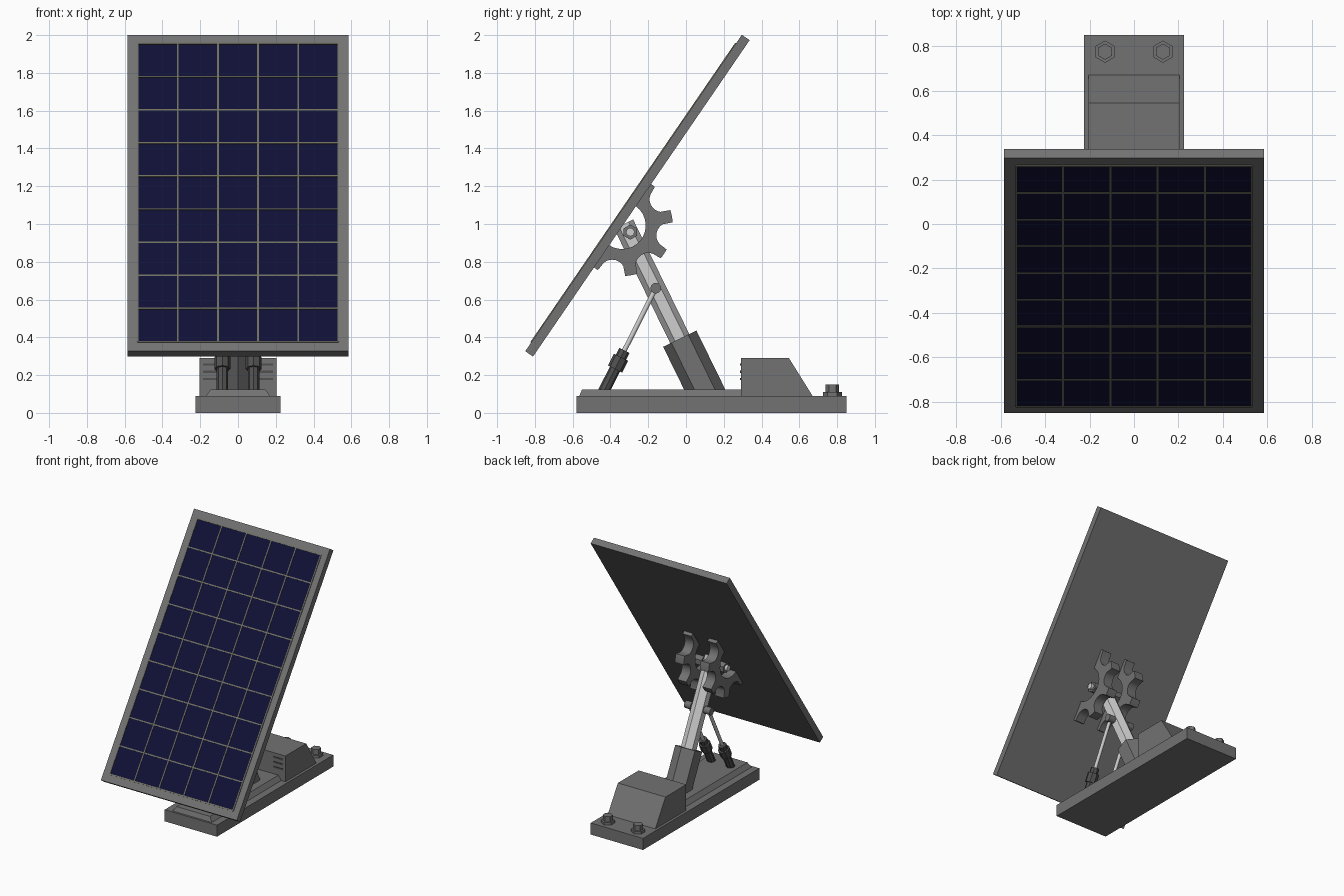
import bpy, bmesh, math
from mathutils import Matrix, Vector

cube = bpy.data.objects.get("Cube")
if cube:
    bpy.data.objects.remove(cube, do_unlink=True)


def material(name, r, g, b):
    m = bpy.data.materials.new(name)
    m.use_nodes = True
    m.diffuse_color = (r, g, b, 1)
    m.node_tree.nodes["Principled BSDF"].inputs["Base Color"].default_value = (r, g, b, 1)
    return m


GREY = material("painted grey", 0.17, 0.17, 0.17)
DARK = material("dark grey", 0.08, 0.08, 0.08)
STEEL = material("light steel", 0.62, 0.62, 0.62)
NAVY = material("cell navy", 0.005, 0.005, 0.036)
TAN = material("grid line grey", 0.16, 0.16, 0.12)


def finish(name, bm, mat, matrix=None):
    if matrix:
        bm.transform(matrix)
    bmesh.ops.recalc_face_normals(bm, faces=bm.faces)
    mesh = bpy.data.meshes.new(name)
    bm.to_mesh(mesh)
    bm.free()
    mesh.materials.append(mat)
    ob = bpy.data.objects.new(name, mesh)
    bpy.context.scene.collection.objects.link(ob)
    return ob


def add_box(bm, size, loc):
    m = Matrix.Translation(loc) @ Matrix.Diagonal((*size, 1))
    bmesh.ops.create_cube(bm, size=1, matrix=m)


def box(name, size, loc, mat, matrix=None):
    bm = bmesh.new()
    add_box(bm, size, loc)
    return finish(name, bm, mat, matrix)


def extrude_profile(name, pts, x0, x1, mat, matrix=None):
    """Extrude a (y, z) outline from x0 to x1."""
    bm = bmesh.new()
    face = bm.faces.new([bm.verts.new((x0, y, z)) for y, z in pts])
    new = bmesh.ops.extrude_face_region(bm, geom=[face])["geom"]
    bmesh.ops.translate(bm, vec=(x1 - x0, 0, 0),
                        verts=[v for v in new if isinstance(v, bmesh.types.BMVert)])
    return finish(name, bm, mat, matrix)


def rod(name, start, end, radius, sides, mat):
    """Prism between two points."""
    start, end = Vector(start), Vector(end)
    d = end - start
    m = Matrix.Translation((start + end) / 2) @ d.to_track_quat('Z', 'Y').to_matrix().to_4x4()
    bm = bmesh.new()
    bmesh.ops.create_cone(bm, cap_ends=True, segments=sides, radius1=radius,
                          radius2=radius, depth=d.length, matrix=m)
    return finish(name, bm, mat)


# Base slab, tapered deck and rear housing
box("base_slab", (0.45, 1.43, 0.09), (0, 0.135, 0.045), GREY)
bm = bmesh.new()
add_box(bm, (0.34, 0.9, 0.036), (0, -0.115, 0.107))
for v in bm.verts:
    if v.co.z > 0.11:
        v.co.x *= 0.85
        if v.co.y < 0:
            v.co.y += 0.015
finish("deck_plate", bm, GREY)
extrude_profile("rear_housing", [(0.29, 0.09), (0.67, 0.09), (0.545, 0.29), (0.29, 0.29)],
                -0.205, 0.205, GREY)

# Vent slots on the housing front
for side, label in ((-1, "right"), (1, "left")):
    for i in range(3):
        box(f"vent_{label}_{i + 1}", (0.08, 0.006, 0.012),
            (side * 0.145, 0.289, 0.18 + i * 0.038), DARK)

# Anchor bolts
for side, label in ((-1, "right"), (1, "left")):
    x, y = side * 0.13, 0.775
    rod(f"bolt_flange_{label}", (x, y, 0.085), (x, y, 0.11), 0.05, 6, GREY)
    rod(f"bolt_head_{label}", (x, y, 0.1), (x, y, 0.15), 0.036, 6, GREY)

# Leaning mast: hexagonal sleeve and inner post
top = Vector((0, -0.033, 0.393))
lean = Vector((0, -0.44, 0.898)).normalized()
rod("mast_sleeve", top - lean * 0.35, top, 0.098, 6, GREY)
rod("mast_post", top - lean * 0.05, top + lean * 0.675, 0.056, 6, STEEL)

# Hinge pin with hexagonal heads
hinge = Vector((0, -0.295, 0.957))
across = Vector((1, 0, 0))
rod("hinge_pin", hinge - across * 0.16, hinge + across * 0.16, 0.022, 16, STEEL)
for side, label in ((-1, "right"), (1, "left")):
    rod(f"hinge_nut_{label}", hinge + across * side * 0.05,
        hinge + across * side * 0.14, 0.04, 6, GREY)

# Support pistons and their cross pin
foot, eye = Vector((0, -0.43, 0.125)), Vector((0, -0.16, 0.66))
axis = (eye - foot).normalized()
for side, label in ((-1, "right"), (1, "left")):
    p = foot + across * side * 0.083
    rod(f"piston_cylinder_{label}", p - axis * 0.03, p + axis * 0.2, 0.03, 8, DARK)
    rod(f"piston_collar_{label}", p + axis * 0.12, p + axis * 0.19, 0.042, 8, DARK)
    rod(f"piston_cap_{label}", p + axis * 0.19, p + axis * 0.23, 0.03, 8, DARK)
    rod(f"piston_rod_{label}", p + axis * 0.18, eye + across * side * 0.083, 0.013, 10, STEEL)
    rod(f"piston_eye_{label}", eye + across * side * 0.055, eye + across * side * 0.11,
        0.028, 16, GREY)
rod("piston_cross_pin", eye - across * 0.1, eye + across * 0.1, 0.016, 12, GREY)

# Tilted panel: local z runs up the panel, local -y is its face
TILT = Matrix.Translation((0, -0.257, 1.15)) @ Matrix.Rotation(math.radians(-34.4), 4, 'X')
box("panel_frame", (1.17, 0.05, 2.03), (0, 0, 0), GREY, TILT)
COLS, ROWS, PITCH = 5, 9, 0.2125
W, H = COLS * PITCH, ROWS * PITCH
box("panel_cells", (W, 0.004, H), (0, -0.0255, 0), NAVY, TILT)
bm = bmesh.new()
for i in range(COLS + 1):
    add_box(bm, (0.009, 0.008, H), (-W / 2 + i * PITCH, -0.026, 0))
for j in range(ROWS + 1):
    add_box(bm, (W, 0.008, 0.009), (0, -0.026, -H / 2 + j * PITCH))
finish("panel_grid_lines", bm, TAN, TILT)

# Half gears behind the panel, with four round notches each
OUTER, INNER, NOTCH, NOTCH_AT = 0.268, 0.125, 0.068, 0.255
outline = []
for a in range(0, 181, 2):
    phi = math.radians((a % 45) - 22.5)
    r, off = OUTER, NOTCH_AT * math.sin(phi)
    if abs(off) < NOTCH:
        r = min(r, NOTCH_AT * math.cos(phi) - math.sqrt(NOTCH ** 2 - off ** 2))
    outline.append((r, math.radians(a)))
outline += [(INNER, math.radians(a)) for a in range(180, -1, -12)]
pts = [(0.022 + r * math.sin(t), -0.176 + r * math.cos(t)) for r, t in outline]
for side, label in ((-1, "right"), (1, "left")):
    extrude_profile(f"half_gear_{label}", pts, side * 0.07, side * 0.145, GREY, TILT)

# Smooth the round parts and keep sharp edges
bpy.ops.object.select_all(action='DESELECT')
for ob in bpy.context.scene.objects:
    if ob.type == 'MESH' and ob.name.startswith(("hinge_pin", "piston_rod", "piston_eye",
                                                 "piston_cross", "half_gear")):
        ob.select_set(True)
        bpy.context.view_layer.objects.active = ob
bpy.ops.object.shade_smooth_by_angle(angle=math.radians(37))
